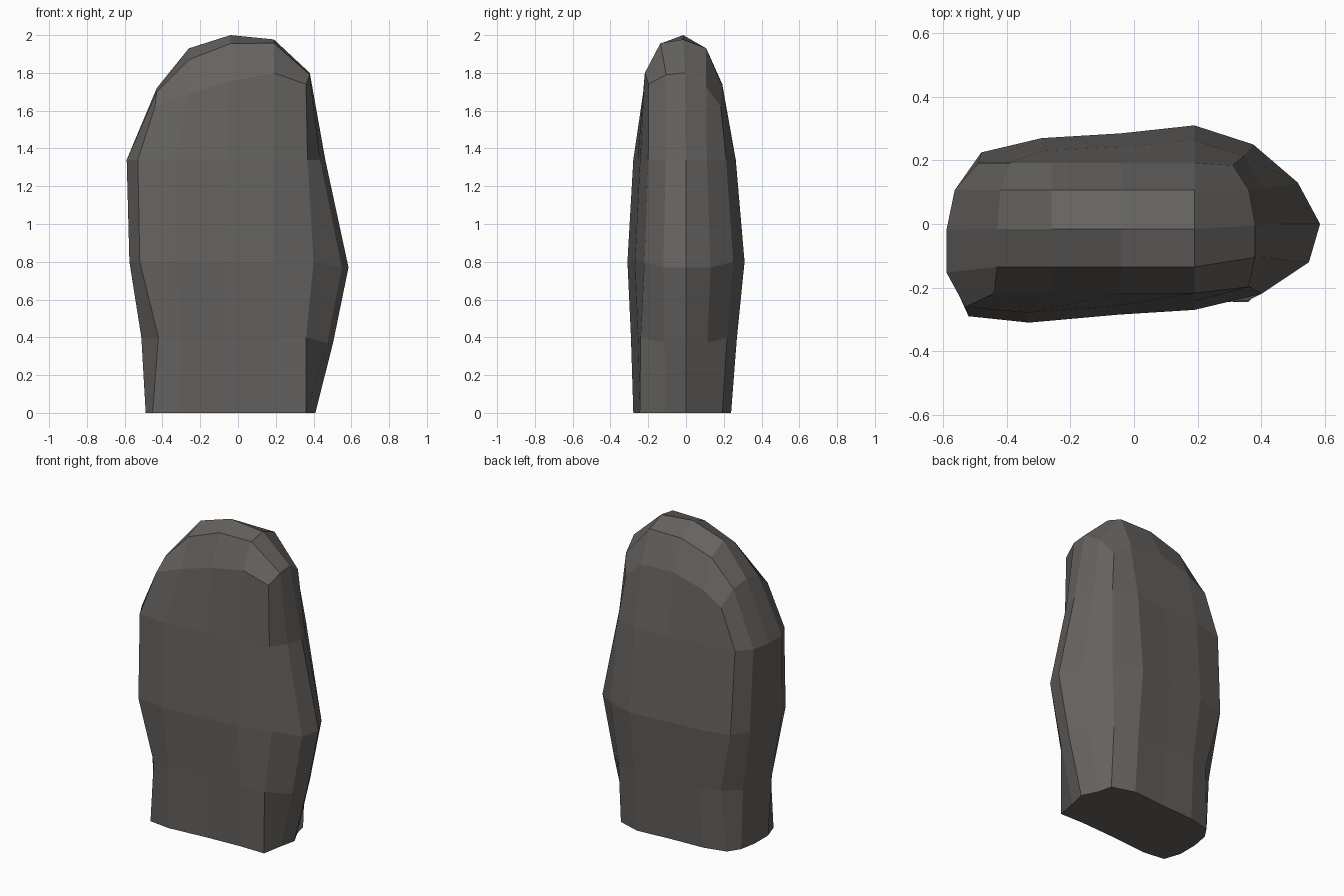
import bpy, bmesh

if "Cube" in bpy.data.objects:
    bpy.data.objects.remove(bpy.data.objects["Cube"])

mat = bpy.data.materials.new("dark warm grey stone")
mat.diffuse_color = (0.13, 0.122, 0.115, 1)
mat.use_nodes = True
mat.node_tree.nodes["Principled BSDF"].inputs["Base Color"].default_value = mat.diffuse_color

# Widest cross-section, anticlockwise from front left: 5 front, 3 right, 5 back, 3 left
BASE = [(-.52, -.29), (-.33, -.31), (-.05, -.285), (.19, -.27), (.40, -.22),
        (.55, -.12), (.585, 0), (.515, .13), (.375, .25),
        (.19, .31), (-.04, .285), (-.29, .27), (-.48, .225),
        (-.55, .125), (-.575, -.02), (-.575, -.17)]

# z, left corner, left side, right corner, right side, front, back scale, front right y
LEVELS = [(0.0, .87, .85, .90, .70, .90, .77, -.245),
          (0.40, .81, .89, .90, .86, .94, .87, -.24),
          (0.80, 1, 1, 1, 1, 1, 1, -.22),
          (1.34, 1.02, 1.025, .92, .79, .90, .85, -.20)]

# Domed top as a 5 x 5 grid: x per column, y per row, heights per row
TOP_X = (-.43, -.26, -.04, .19, .38)
TOP_Y = (-.218, -.135, -.015, .107, .192)
TOP_Z = [(1.62, 1.69, 1.755, 1.80, 1.74),
         (1.70, 1.87, 1.955, 1.958, 1.79),
         (1.72, 1.93, 2.00, 1.977, 1.80),
         (1.70, 1.86, 1.93, 1.93, 1.73),
         (1.60, 1.68, 1.74, 1.73, 1.62)]


def ring_index(c, r):
    if r == 0:
        return c
    if c == 4:
        return 4 + r
    if r == 4:
        return 12 - c
    return 16 - r


bm = bmesh.new()

# Body rings
rings = []
for z, lc, ls, rc, rs, f, b, fr in LEVELS:
    ring = []
    for i, (x, y) in enumerate(BASE):
        if i in (0, 12):
            x *= lc
        elif i > 12:
            x *= ls
        elif i in (1, 11):
            x *= (1 + lc) / 2
        elif i in (4, 8):
            x *= rc
        elif 4 < i < 8:
            x *= rs
        y = fr if i == 4 else y * (f if y < 0 else b)
        zz = z - 0.03 if 4 < i < 8 and 0 < z < 1 else z
        ring.append(bm.verts.new((x, y, zz)))
    rings.append(ring)

# Domed top grid, its border is the last ring
grid = {}
for r in range(5):
    for c in range(5):
        x, y = TOP_X[c], TOP_Y[r]
        if c == 4:
            x -= (.02, 0, 0, .02, .07)[r]
            y += (.02, .03, .01, 0, -.008)[r]
        if c == 0:
            x += (-.01, 0, 0, .01, .04)[r]
        grid[c, r] = bm.verts.new((x, y, TOP_Z[r][c]))
last = [None] * 16
for (c, r), v in grid.items():
    if c in (0, 4) or r in (0, 4):
        last[ring_index(c, r)] = v
rings.append(last)

# Faces: sides, dome and base
for lo, hi in zip(rings, rings[1:]):
    for i in range(16):
        j = (i + 1) % 16
        bm.faces.new((lo[i], lo[j], hi[j], hi[i]))
for r in range(4):
    for c in range(4):
        bm.faces.new((grid[c, r], grid[c + 1, r], grid[c + 1, r + 1], grid[c, r + 1]))
bm.faces.new(rings[0][::-1])
bmesh.ops.recalc_face_normals(bm, faces=bm.faces)

mesh = bpy.data.meshes.new("standing_stone")
bm.to_mesh(mesh)
bm.free()
mesh.materials.append(mat)
stone = bpy.data.objects.new("standing_stone", mesh)
bpy.context.collection.objects.link(stone)
